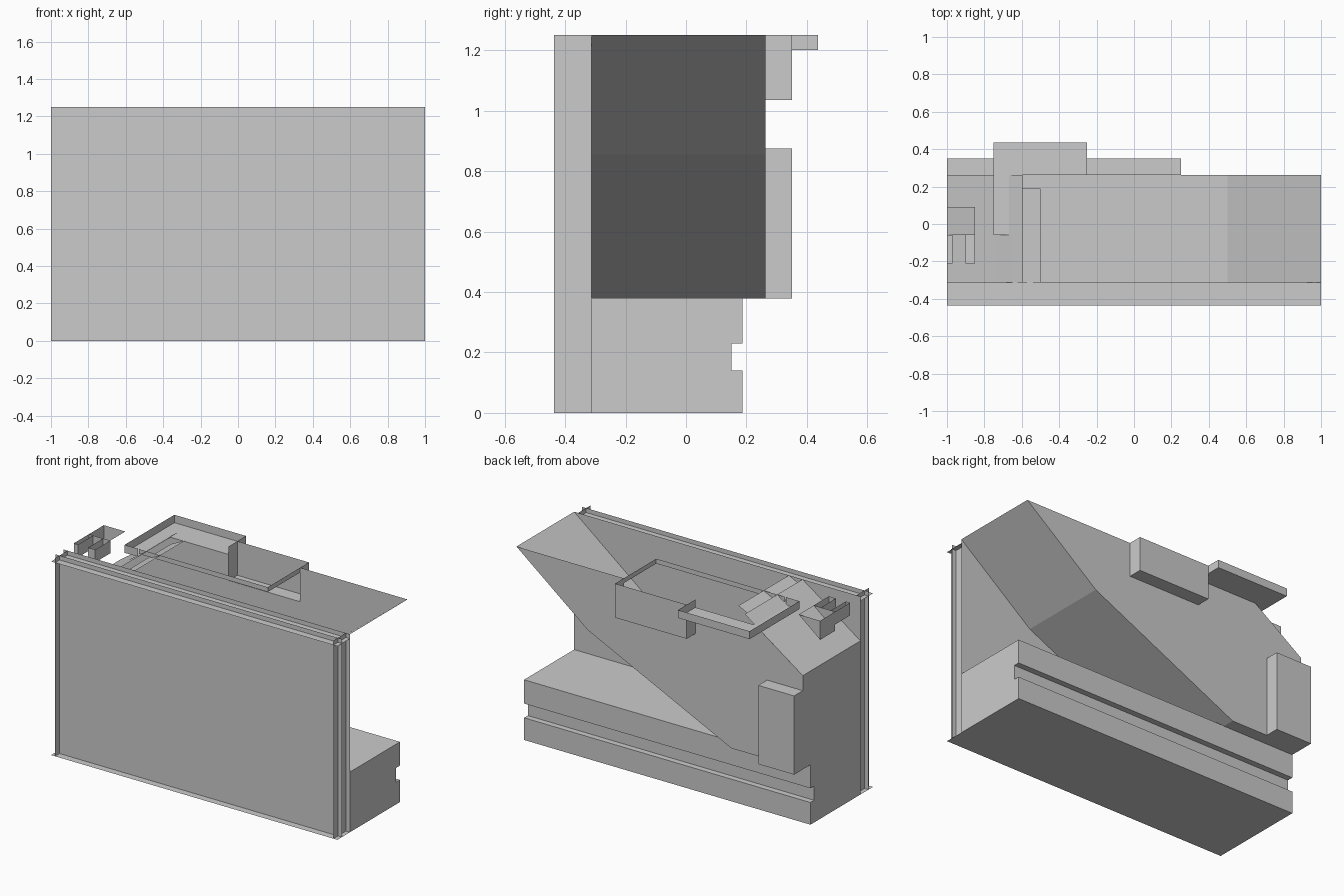
import bpy

if "Cube" in bpy.data.objects:
    bpy.data.objects.remove(bpy.data.objects["Cube"])


def mesh(name, verts, faces):
    me = bpy.data.meshes.new(name)
    me.from_pydata(verts, [], faces)
    me.update()
    ob = bpy.data.objects.new(name, me)
    bpy.context.collection.objects.link(ob)
    return ob


def box(name, x, y, z, skip=()):
    """Box from three ranges; skip leaves named sides open."""
    v = [(a, b, c) for a in x for b in y for c in z]
    sides = {"left": (0, 1, 3, 2), "right": (4, 6, 7, 5), "front": (0, 4, 5, 1),
             "back": (2, 3, 7, 6), "bottom": (0, 2, 6, 4), "top": (1, 5, 7, 3)}
    return mesh(name, v, [f for k, f in sides.items() if k not in skip])


def prism(name, pts, axis, lo, hi, caps=(True, True), closed=True):
    """Extrude a 2D profile along x or y."""
    n = len(pts)
    def place(p, t):
        return (t, p[0], p[1]) if axis == "x" else (p[0], t, p[1])
    v = [place(p, t) for t in (lo, hi) for p in pts]
    f = [(i, (i + 1) % n, n + (i + 1) % n, n + i) for i in range(n if closed else n - 1)]
    if caps[0]:
        f.append(tuple(range(n))[::-1])
    if caps[1]:
        f.append(tuple(range(n, 2 * n)))
    return mesh(name, v, f)


def sheet(name, *pts):
    return mesh(name, pts, [tuple(range(len(pts)))])


# Front slab: full-size thin sheets that cross near the edges
Y0, Y1, TOP = -.437, -.312, 1.25
for name, y in (("front_sheet", -.392), ("slab_back_sheet", Y1)):
    sheet(name, (-1, y, 0), (1, y, 0), (1, y, TOP), (-1, y, TOP))
for name, x in (("left_sheet", -.972), ("right_sheet", .972)):
    sheet(name, (x, Y0, 0), (x, Y1, 0), (x, Y1, TOP), (x, Y0, TOP))
for name, z in (("bottom_sheet", 0), ("top_sheet", 1.222)):
    sheet(name, (-1, Y0, z), (1, Y0, z), (1, Y1, z), (-1, Y1, z))

# Lower base with a groove along the back
prism("base", [(Y1, 0), (.187, 0), (.187, .14), (.15, .14), (.15, .23),
               (.187, .23), (.187, .38), (Y1, .38)], "x", -1, 1)

# Open hopper: sloped floor, end wall and slanted cover
prism("hopper_shell", [(1, TOP), (.5, .855), (-.5, .378), (-1, .378), (-1, .97), (-.595, TOP)],
      "y", Y1, .263, (False, False), closed=False)
sheet("hopper_back", *[(x, .263, z) for x, z in (
    (1, TOP), (.5, .855), (-.5, .378), (-1, .378), (-1, .97), (-.667, 1.2), (-.25, 1.2),
    (-.25, 1.035), (.25, 1.035), (.25, TOP))])

# Pocket and side box on the back
box("back_pocket", (-.25, .25), (.263, .35), (1.035, TOP), ("top", "front"))
box("side_box", (-1, -.75), (.263, .35), (.378, .875))

# L-shaped trough round the top corner
box("trough_back", (-.75, -.25), (.263, .437), (1.2, TOP), ("top", "front"))
box("trough_side", (-.75, -.655), (-.06, .263), (1.2, TOP), ("top", "back", "right"))

# Thin rail across the hopper mouth
sheet("rail_front", (-.65, -.06, 1.22), (.25, -.06, 1.22), (.25, -.06, TOP), (-.65, -.06, TOP))
sheet("rail_end", (.25, -.06, 1.22), (.25, .263, 1.22), (.25, .263, TOP), (.25, -.06, TOP))

# Folded flaps at the cover edge
sheet("inner_flap", (-.6, Y1, 1.2), (-.5, Y1, TOP), (-.5, .19, TOP), (-.6, .19, 1.2))
sheet("cover_flap", (-.74, Y1, 1.15), (-.655, Y1, 1.21), (-.655, -.06, 1.21), (-.74, -.06, 1.15))

# Forked bracket above the cover, open on top
prism("bracket", [(-.85, TOP), (-1, 1.13), (-1, TOP)], "y", -.06, .09, closed=False)
for i, x in enumerate(((-1, -.97), (-.9, -.85))):
    box(f"bracket_prong_{i}", x, (-.21, -.06), (1.17, TOP), ("top",))
